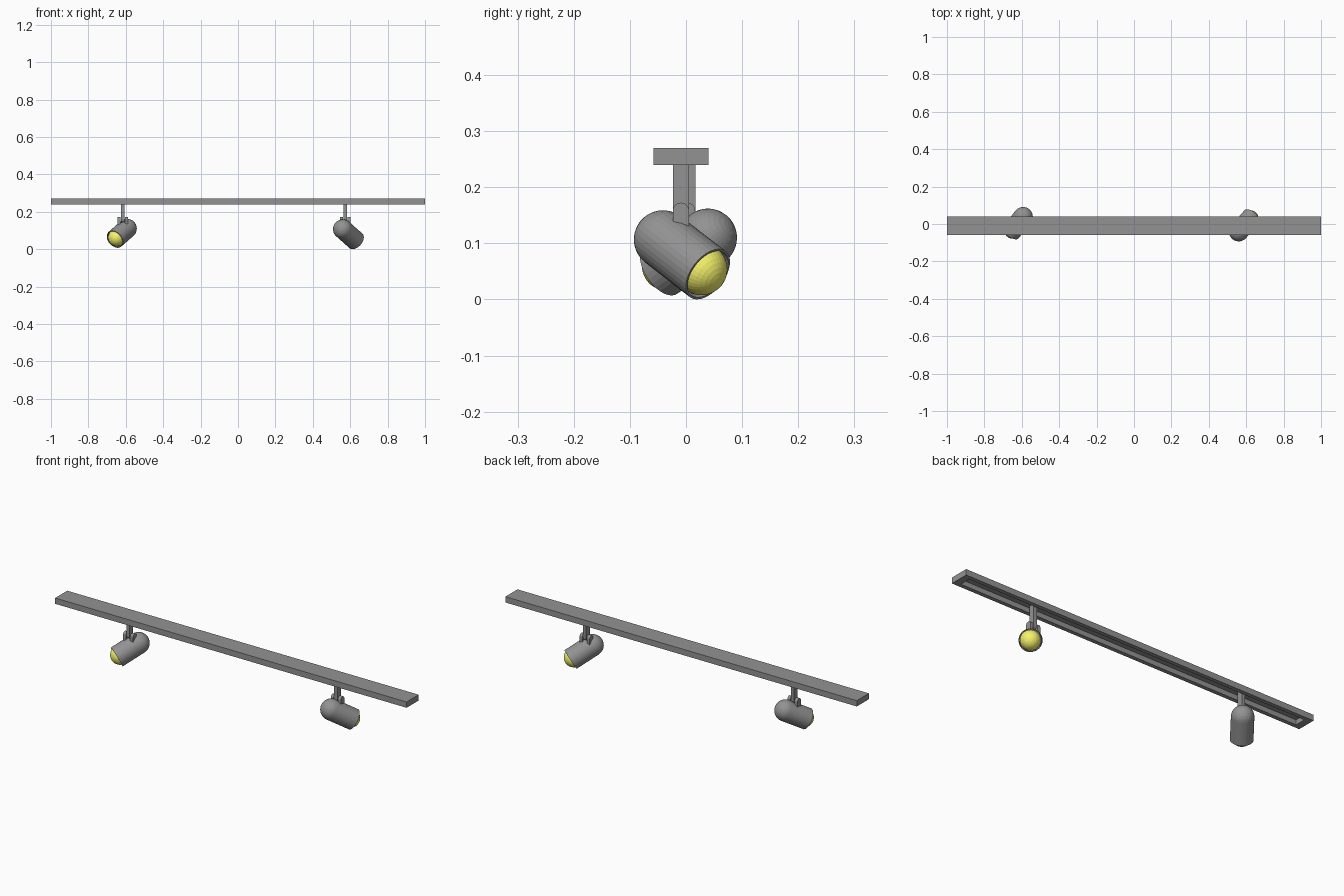
import bpy, bmesh, math
from mathutils import Vector, Matrix

if "Cube" in bpy.data.objects:
    bpy.data.objects.remove(bpy.data.objects["Cube"])

RADIUS = 0.052      # lamp housing radius
WALL = 0.004        # housing rim thickness

bulb_mat = bpy.data.materials.new("bulb_yellow")
bulb_mat.diffuse_color = (0.92, 0.9, 0.15, 1)
bulb_mat.use_nodes = True
bulb_mat.node_tree.nodes["Principled BSDF"].inputs["Base Color"].default_value = bulb_mat.diffuse_color
dark_mat = bpy.data.materials.new("dark_grey_metal")
dark_mat.diffuse_color = (0.29, 0.29, 0.29, 1)
dark_mat.use_nodes = True
dark_mat.node_tree.nodes["Principled BSDF"].inputs["Base Color"].default_value = dark_mat.diffuse_color


def finish(bm, name, matrix=None, material=dark_mat):
    bmesh.ops.recalc_face_normals(bm, faces=bm.faces)
    mesh = bpy.data.meshes.new(name)
    bm.to_mesh(mesh)
    bm.free()
    obj = bpy.data.objects.new(name, mesh)
    bpy.context.collection.objects.link(obj)
    if matrix:
        obj.matrix_world = matrix
    mesh.materials.append(material)
    return obj


def rail():
    # flat bar with a channel sunk into the underside
    bm = bmesh.new()
    bmesh.ops.create_cube(bm, size=1, matrix=Matrix.Translation((0, -0.009, 0.255))
                          @ Matrix.Diagonal((2, 0.098, 0.03, 1)))
    bm.faces.ensure_lookup_table()
    bottom = min(bm.faces, key=lambda f: f.calc_center_median().z)
    bmesh.ops.inset_region(bm, faces=[bottom], thickness=0.029)
    for v in bottom.verts:
        v.co.x *= 0.985
    floor = bmesh.ops.extrude_discrete_faces(bm, faces=[bottom])["faces"][0]
    bmesh.ops.translate(bm, verts=floor.verts, vec=(0, 0, 0.025))
    finish(bm, "ceiling_rail")


def rounded_strip(name, width, thickness, length, matrix, direction):
    # strip in the YZ plane, half-round at the origin end, straight to z = direction * length
    bm = bmesh.new()
    r = width / 2
    pts = [(r * math.cos(a), -direction * r * math.sin(a))
           for a in (math.pi * i / 12 for i in range(13))]
    pts += [(-r, direction * length), (r, direction * length)]
    face = bm.faces.new([bm.verts.new((-thickness / 2, y, z)) for y, z in pts])
    ext = bmesh.ops.extrude_face_region(bm, geom=[face])["geom"]
    bmesh.ops.translate(bm, vec=(thickness, 0, 0),
                        verts=[e for e in ext if isinstance(e, bmesh.types.BMVert)])
    # the starting face stays as one end cap
    finish(bm, name, matrix)


def housing(name, length, matrix):
    # lathed shell: domed back, straight barrel, thin rim, hollow mouth
    bm = bmesh.new()
    prof = [(RADIUS * math.sin(a), -RADIUS * math.cos(a))
            for a in (math.pi / 2 * i / 8 for i in range(9))]
    inner = RADIUS - WALL
    prof += [(RADIUS, length), (inner, length), (inner, length - 0.05), (0, length - 0.05)]
    verts = [bm.verts.new((x, 0, z)) for x, z in prof]
    edges = [bm.edges.new(p) for p in zip(verts, verts[1:])]
    bmesh.ops.spin(bm, geom=verts + edges, axis=(0, 0, 1), cent=(0, 0, 0),
                   angle=2 * math.pi, steps=32, use_duplicate=False)
    bmesh.ops.remove_doubles(bm, verts=bm.verts, dist=1e-5)
    finish(bm, name, matrix)


def spotlight(side, back, mouth, stem_x, stem_y):
    back, mouth = Vector(back), Vector(mouth)
    axis = mouth - back
    rot = axis.to_track_quat('Z', 'Y').to_matrix().to_4x4()
    housing(side + "_lamp_housing", axis.length, Matrix.Translation(back) @ rot)

    # bulb bulging out of the mouth
    bm = bmesh.new()
    bmesh.ops.create_uvsphere(bm, u_segments=32, v_segments=16, radius=0.0465)
    finish(bm, side + "_bulb",
           Matrix.Translation(mouth - axis.normalized() * 0.018) @ rot, bulb_mat)

    # hanging stem, held between two prongs on the housing
    pivot = Vector((stem_x, stem_y, 0.158))
    rounded_strip(side + "_stem", 0.029, 0.018, 0.106, Matrix.Translation(pivot), 1)
    for tag, s in (("a", -1), ("b", 1)):
        place = Matrix.Translation(pivot + Vector((s * 0.0205, 0, 0)))
        rounded_strip(f"{side}_prong_{tag}", 0.029, 0.016, 0.045, place, -1)


rail()
spotlight("left", (-0.593, 0.039, 0.110), (-0.658, -0.045, 0.053), -0.617, 0.002)
spotlight("right", (0.56, -0.041, 0.107), (0.63, 0.039, 0.045), 0.573, -0.009)
